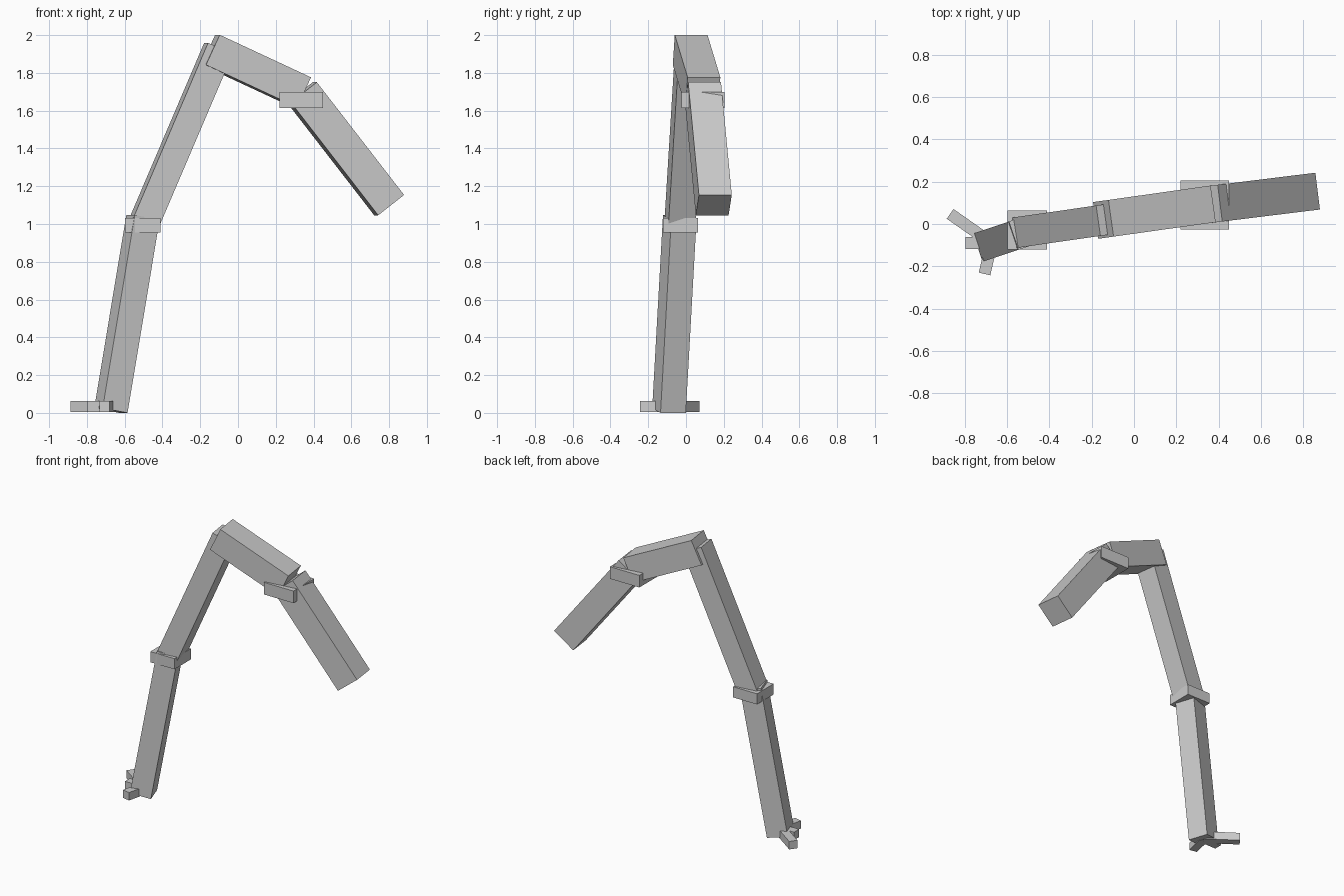
import bpy, bmesh, math
from mathutils import Vector, Matrix

if "Cube" in bpy.data.objects:
    bpy.data.objects.remove(bpy.data.objects["Cube"])

grey = bpy.data.materials.new("plain_grey")
grey.diffuse_color = (0.6, 0.6, 0.6, 1)
grey.use_nodes = True
grey.node_tree.nodes["Principled BSDF"].inputs["Base Color"].default_value = grey.diffuse_color


def box(name, size, matrix):
    """Flat-sided box of the given size placed by a matrix."""
    mesh = bpy.data.meshes.new(name)
    bm = bmesh.new()
    bmesh.ops.create_cube(bm, size=1, matrix=matrix @ Matrix.Diagonal((*size, 1)))
    bm.to_mesh(mesh)
    bm.free()
    mesh.materials.append(grey)
    obj = bpy.data.objects.new(name, mesh)
    bpy.context.collection.objects.link(obj)


def beam(name, a, b, width):
    """Square bar from a to b with one pair of sides kept horizontal."""
    a, b = Vector(a), Vector(b)
    z = (b - a).normalized()
    x = Vector((-z.y, z.x, 0)).normalized()
    y = z.cross(x)
    rot = Matrix((x, y, z)).transposed().to_4x4()
    box(name, (width, width, (b - a).length), Matrix.Translation((a + b) / 2) @ rot)


# Limb segments, from the foot up and over to the body end
foot = (-0.673, -0.09, 0.0125)
beam("lower_segment", foot, (-0.503, -0.033, 1.035), 0.141)
beam("middle_segment", (-0.50, -0.032, 1.0), (-0.103, 0.025, 1.93), 0.145)
beam("upper_segment", (-0.145, 0.022, 1.922), (0.338, 0.09, 1.697), 0.175)
beam("base_segment", (0.338, 0.09, 1.697), (0.80, 0.147, 1.10), 0.175)

# Level joint collars
box("lower_joint", (0.187, 0.185, 0.075), Matrix.Translation((-0.504, -0.029, 0.993)))
box("upper_joint", (0.23, 0.23, 0.085), Matrix.Translation((0.335, 0.09, 1.657)))

# Three toes fanning out from the foot
for name, angle, length in (("rear_toe", 145, 0.24), ("middle_toe", 180, 0.125),
                            ("front_toe", 257, 0.15)):
    place = (Matrix.Translation((foot[0], foot[1], 0.034))
             @ Matrix.Rotation(math.radians(angle), 4, 'Z')
             @ Matrix.Translation((length / 2, 0, 0)))
    box(name, (length, 0.056, 0.056), place)
